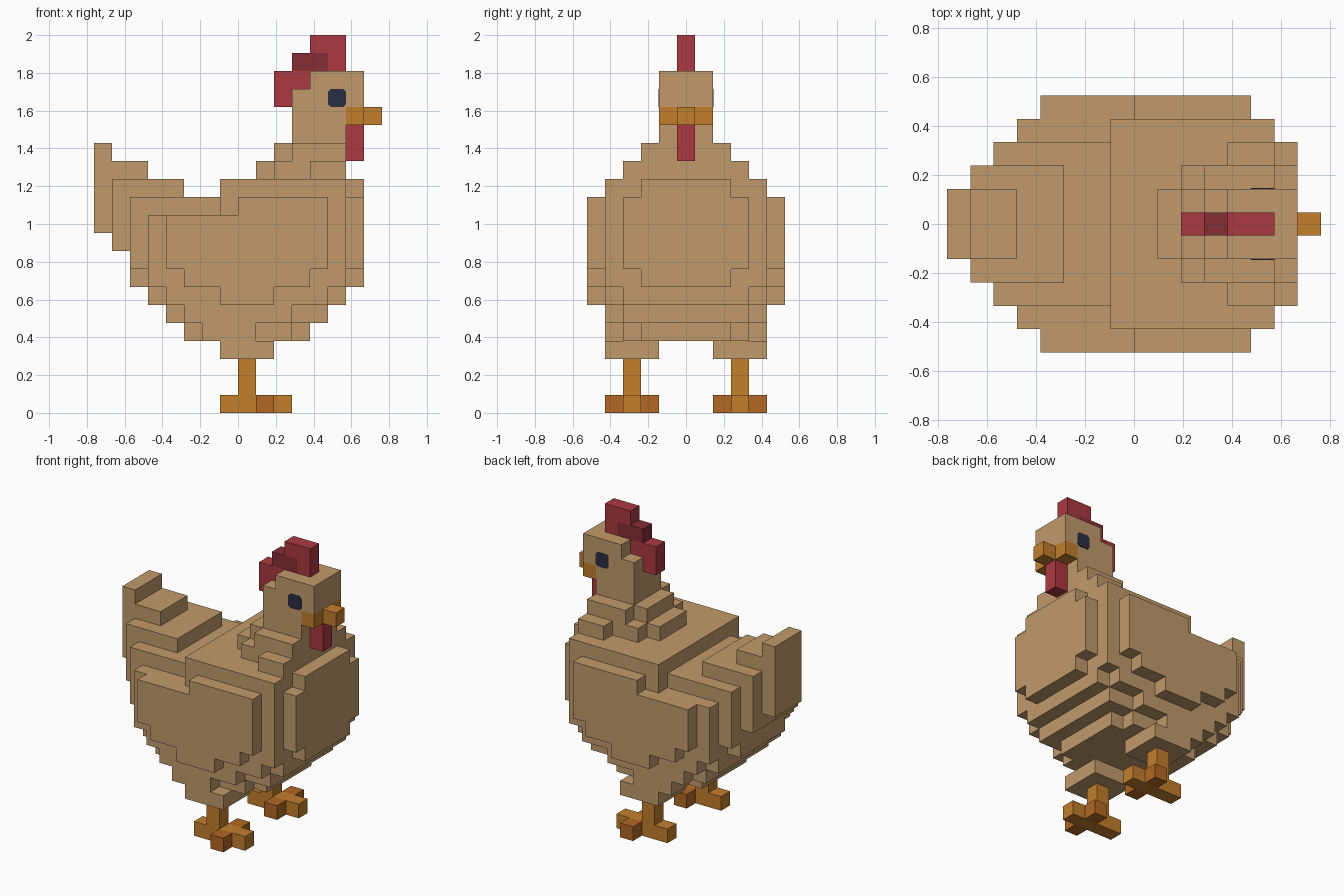
import bpy, bmesh, math
from mathutils import Matrix, Vector

if "Cube" in bpy.data.objects:
    bpy.data.objects.remove(bpy.data.objects["Cube"], do_unlink=True)

U = 2 / 21          # size of one block
used = set()        # blocks already claimed by a part


def material(name, rgb):
    lin = [((c / 255 + 0.055) / 1.055) ** 2.4 for c in rgb] + [1]
    m = bpy.data.materials.new(name)
    m.use_nodes = True
    m.diffuse_color = lin
    m.node_tree.nodes["Principled BSDF"].inputs["Base Color"].default_value = lin
    return m


TAN = material("tan feathers", (193, 154, 107))
RED = material("red comb", (172, 56, 65))
DARK_RED = material("dark red comb", (134, 45, 54))
ORANGE = material("orange beak", (194, 126, 44))
DARK_ORANGE = material("dark orange toe", (178, 104, 36))
NAVY = material("dark eye", (42, 45, 66))


def finish(bm, name, mat):
    me = bpy.data.meshes.new(name)
    bm.to_mesh(me)
    bm.free()
    me.materials.append(mat)
    ob = bpy.data.objects.new(name, me)
    bpy.context.collection.objects.link(ob)
    return ob


def blocks(name, mat, boxes, rows):
    """Closed shell around boxes (x0, x1, z0, z1) filled over the given y rows.
    rows is a function from a box's last number to its list of y rows."""
    cells = set()
    for x0, x1, z0, z1, w in boxes:
        for y in rows(w):
            cells |= {(x, y, z) for x in range(x0, x1) for z in range(z0, z1)}
    cells -= used
    used.update(cells)
    bm = bmesh.new()
    corners = {}
    for c in cells:
        mid = Vector((c[0] + 0.5, c[1], c[2] + 0.5))
        for axis in range(3):
            for s in (-1, 1):
                n = list(c)
                n[axis] += s
                if tuple(n) in cells:
                    continue
                d, a, b = Vector(), Vector(), Vector()
                d[axis], a[(axis + 1) % 3], b[(axis + 2) % 3] = s / 2, s / 2, 0.5
                vs = []
                for p, q in ((-1, -1), (1, -1), (1, 1), (-1, 1)):
                    co = mid + d + a * p + b * q
                    key = tuple(round(v * 2) for v in co)
                    if key not in corners:
                        corners[key] = bm.verts.new(co * U)
                    vs.append(corners[key])
                bm.faces.new(vs)
    # merge the squares of each flat side
    bmesh.ops.dissolve_limit(bm, angle_limit=0.01, verts=bm.verts[:], edges=bm.edges[:])
    return finish(bm, name, mat)


def centred(w):
    return range(-w, w + 1)


# Head with its stepped crown
blocks("head", TAN, [(3, 6, 15, 18, 1), (3, 7, 17, 18, 1), (4, 7, 18, 19, 1)], centred)

# Neck, widening downwards
blocks("neck", TAN, [(2, 6, 14, 15, 1), (3, 6, 14, 15, 2),
                     (1, 6, 13, 14, 1), (2, 6, 13, 14, 2), (4, 6, 13, 14, 3)], centred)

# Tail steps
blocks("tail", TAN, [(-8, -7, 10, 15, 1), (-7, -5, 13, 14, 1),
                     (-7, -6, 9, 13, 2), (-6, -3, 12, 13, 2)], centred)

# Body: middle rows, then wider rows
blocks("body", TAN, [
    (-6, 7, 7, 12, 2), (-5, 6, 6, 7, 3), (-4, 5, 5, 6, 3), (-3, 4, 4, 5, 2),
    (-2, 3, 4, 5, 3), (-6, 7, 8, 12, 3), (-5, 6, 7, 12, 3),
    (6, 7, 12, 13, 2), (-1, 6, 12, 13, 4),
    (-5, 6, 7, 11, 4), (-1, 6, 11, 12, 4), (-4, 5, 6, 7, 4),
    (-3, 3, 5, 6, 4), (-2, 1, 4, 5, 4)], centred)

# Comb, wattle and beak
blocks("comb", RED, [(2, 3, 17, 18, 0), (2, 4, 18, 19, 0),
                     (4, 6, 20, 21, 0), (5, 6, 19, 20, 0)], centred)
blocks("comb_middle", DARK_RED, [(3, 5, 19, 20, 0)], centred)
blocks("wattle", RED, [(6, 7, 14, 16, 0)], centred)
blocks("beak", ORANGE, [(6, 7, 16, 17, 1), (7, 8, 16, 17, 0)], centred)

# Parts that repeat on both sides
for side, s in (("front", -1), ("back", 1)):
    blocks(side + "_wing", TAN, [
        (-4, 0, 8, 11, 5), (0, 5, 8, 12, 5), (-3, 4, 7, 8, 5), (-1, 2, 6, 7, 5)],
        lambda w: [s * w])
    blocks(side + "_thigh", TAN, [(-1, 2, 3, 4, 3)],
           lambda w: [s * (w + i) for i in (-1, 0, 1)])
    blocks(side + "_leg", ORANGE, [(0, 1, 1, 3, 3), (-1, 3, 0, 1, 3)], lambda w: [s * w])
    for toe, i in (("inner", 2), ("outer", 4)):
        blocks(f"{side}_{toe}_toe", DARK_ORANGE, [(1, 2, 0, 1, i)], lambda w: [s * w])

    # Eye: thin plate with clipped corners
    bm = bmesh.new()
    bmesh.ops.create_cube(bm, size=1)
    bmesh.ops.scale(bm, vec=(U, 0.006, U), verts=bm.verts)
    upright = [e for e in bm.edges
               if abs((e.verts[0].co - e.verts[1].co).normalized().y) > 0.9]
    bmesh.ops.bevel(bm, geom=upright, offset=0.014, segments=1, affect='EDGES')
    bmesh.ops.translate(bm, vec=(5.5 * U, s * 1.5 * U, 17.5 * U), verts=bm.verts)
    finish(bm, side + "_eye", NAVY)
